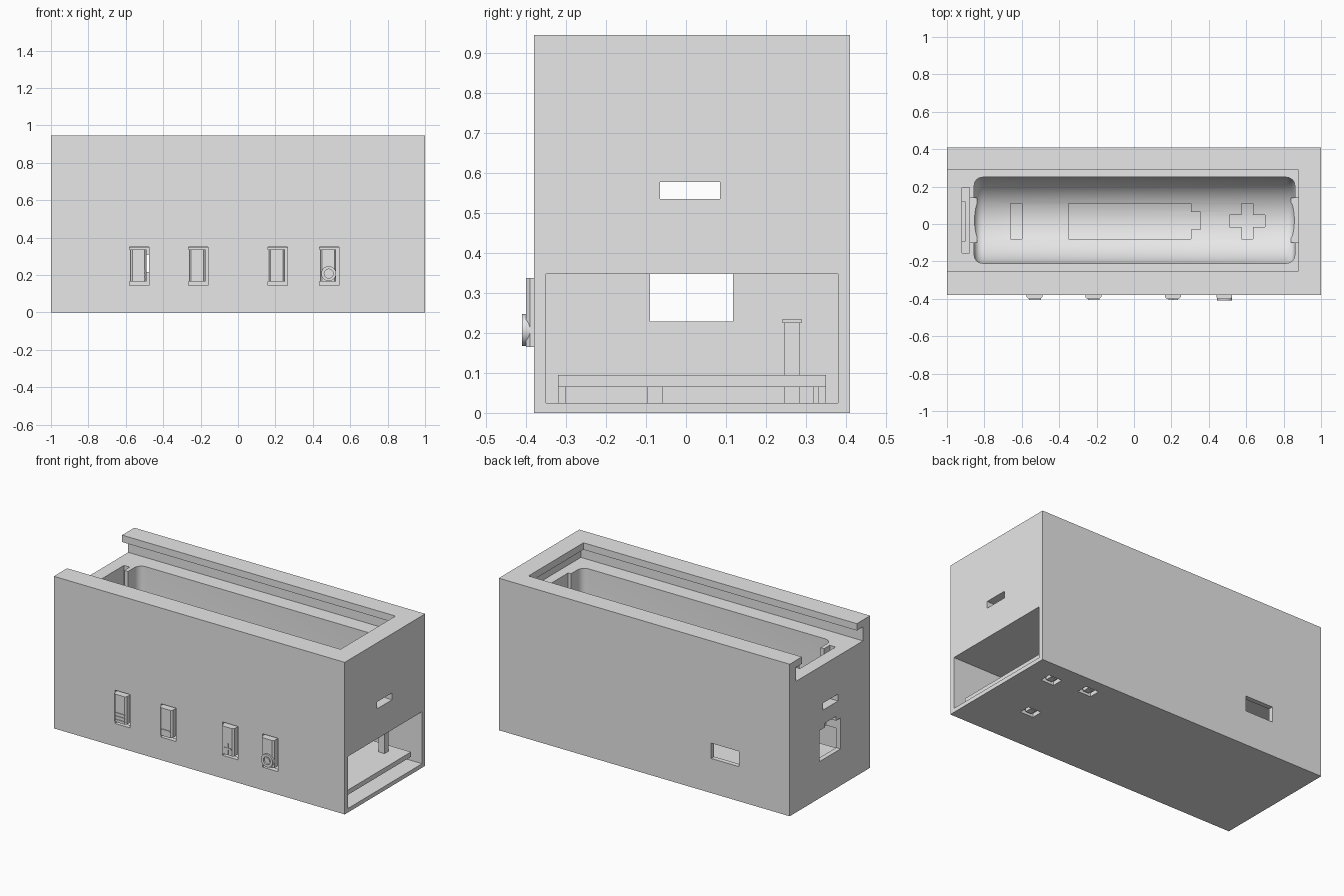
import bpy, bmesh, math
from mathutils import Vector

cube = bpy.data.objects.get("Cube")
if cube:
    bpy.data.objects.remove(cube, do_unlink=True)

grey = bpy.data.materials.new("light grey plastic")
grey.use_nodes = True
grey.diffuse_color = (0.8, 0.8, 0.8, 1)
grey.node_tree.nodes["Principled BSDF"].inputs["Base Color"].default_value = (0.8, 0.8, 0.8, 1)


def finish(name, bm):
    bmesh.ops.recalc_face_normals(bm, faces=bm.faces)
    mesh = bpy.data.meshes.new(name)
    bm.to_mesh(mesh)
    bm.free()
    mesh.materials.append(grey)
    obj = bpy.data.objects.new(name, mesh)
    bpy.context.collection.objects.link(obj)
    return obj


def box(name, x, y, z):
    bm = bmesh.new()
    bmesh.ops.create_cube(bm, size=1)
    for v in bm.verts:
        v.co = Vector([(r[0] + r[1]) / 2 + c * (r[1] - r[0]) for r, c in zip((x, y, z), v.co)])
    return finish(name, bm)


def prism(name, points, push, bevel=0, keep=None):
    """Extrude a closed outline; optionally round the edges of both end caps."""
    bm = bmesh.new()
    face = bm.faces.new([bm.verts.new(p) for p in points])
    new = bmesh.ops.extrude_face_region(bm, geom=[face])["geom"]
    bmesh.ops.translate(bm, verts=[g for g in new if isinstance(g, bmesh.types.BMVert)], vec=push)
    if bevel:
        push = Vector(push).normalized()
        edges = [e for e in bm.edges
                 if abs((e.verts[0].co - e.verts[1].co).dot(push)) < 1e-5 and keep(e)]
        bmesh.ops.bevel(bm, geom=edges, offset=bevel, segments=4, profile=0.5, affect='EDGES')
    return finish(name, bm)


def cylinder(name, centre, radius, push, sides=32):
    push = Vector(push)
    turn = push.to_track_quat('Z', 'Y')
    ring = [Vector(centre) + turn @ Vector((radius * math.cos(a), radius * math.sin(a), 0))
            for a in (math.tau * i / sides for i in range(sides))]
    return prism(name, ring, push)


def boolean(target, cutters, operation='DIFFERENCE'):
    """Apply the cutters to the target and remove them."""
    for c in cutters:
        c.hide_render = True
        mod = target.modifiers.new("cut", 'BOOLEAN')
        mod.operation, mod.solver, mod.object = operation, 'EXACT', c
    graph = bpy.context.evaluated_depsgraph_get()
    graph.update()
    mesh = bpy.data.meshes.new_from_object(target.evaluated_get(graph))
    target.modifiers.clear()
    target.data = mesh
    for c in cutters:
        bpy.data.objects.remove(c, do_unlink=True)
    return target


# Outer case
case = box("case", (-1, 1), (-0.38, 0.41), (0, 0.945))
cuts = []


def cut(x, y, z):
    cuts.append(box("cutter", x, y, z))


# Lower compartment, open at one end
cut((-0.97, 1.1), (-0.35, 0.38), (0.025, 0.348))
# Sliding lid channel under overhanging rails
cut((-1.1, 0.94), (-0.31, 0.35), (0.815, 0.902))
cut((-1.1, 0.88), (-0.25, 0.29), (0.89, 1.0))

# Rounded battery bay
MID, AXIS, RAD = 0.02, 0.62, 0.23
outline = [(-0.855, MID - RAD, 0.83)]
outline += [(-0.855, MID - RAD * math.cos(a), AXIS - RAD * math.sin(a))
            for a in (math.pi * i / 32 for i in range(33))]
outline += [(-0.855, MID + RAD, 0.83)]
cuts.append(prism("bay_cutter", outline, (1.715, 0, 0), 0.045,
                  lambda e: min(v.co.z for v in e.verts) < 0.82))

# Contact slots at both ends of the bay
cut((-0.92, -0.88), (-0.155, 0.195), (0.4, 0.83))
cut((-0.89, -0.84), (-0.1, 0.14), (0.42, 0.83))
cut((0.84, 0.88), (-0.1, 0.14), (0.42, 0.83))

# End slots, end window with notch, and back window
cut((-1.1, -0.8), (-0.065, 0.085), (0.535, 0.578))
cut((0.8, 1.1), (-0.065, 0.085), (0.535, 0.578))
cut((-1.1, -0.9), (-0.09, 0.117), (0.228, 0.42))
cut((-1.1, -0.9), (-0.045, 0.065), (0.41, 0.447))
cut((-0.65, -0.46), (0.36, 0.5), (0.215, 0.31))

# Slots around the flexible button tongues
button_lefts = (-0.58, -0.265, 0.16, 0.435)
for x in button_lefts:
    cut((x, x + 0.105), (-0.5, -0.34), (0.337, 0.35))
    cut((x, x + 0.105), (-0.5, -0.34), (0.143, 0.165))
    cut((x + 0.09, x + 0.105), (-0.5, -0.34), (0.15, 0.345))

# Pin holes in the floor
pins = ((0.816, 0.265, 0.225), (0.58, 0.3, 0.07), (0.677, -0.077, 0.07))
for x, y, top in pins:
    cut((x - 0.045, x + 0.045), (y - 0.035, y + 0.035), (-0.1, 0.04))
boolean(case, cuts)


# Engraved polarity marks and battery sign, following the curved bay floor
def rectangle_icon(x, y):
    return box("icon", x, y, (0.3, 0.55))


icons = [rectangle_icon((-0.66, -0.6), (-0.08, 0.11)),
         rectangle_icon((0.575, 0.635), (-0.08, 0.11)),
         rectangle_icon((0.51, 0.7), (-0.015, 0.047))]
battery = [(-0.35, -0.08), (0.305, -0.08), (0.305, -0.03), (0.355, -0.03),
           (0.355, 0.065), (0.305, 0.065), (0.305, 0.11), (-0.35, 0.11)]
icons.append(prism("icon", [(x, y, 0.3) for x, y in battery], (0, 0, 0.25)))
for icon in icons:
    boolean(icon, [cylinder("round_limit", (-0.8, MID, AXIS), RAD + 0.01, (1.6, 0, 0), 64)],
            'INTERSECT')
boolean(case, icons)

# Button pads with chamfered side profile
for i, x in enumerate(button_lefts):
    pad = [(x + 0.005, -0.375), (x + 0.005, -0.39), (x + 0.015, -0.4),
           (x + 0.08, -0.4), (x + 0.09, -0.39), (x + 0.09, -0.375)]
    prism(f"button_pad_{i + 1}", [(px, py, 0.165) for px, py in pad], (0, 0, 0.172))


# Raised button marks
def mark(name, x, z, w, h):
    box(name, (x - w / 2, x + w / 2), (-0.405, -0.395), (z - h / 2, z + h / 2))


centres = [x + 0.05 for x in button_lefts]
for i in range(3):
    mark(f"line_mark_{i + 1}", centres[0], 0.18 + i * 0.021, 0.065, 0.008)
mark("minus_mark", centres[1], 0.203, 0.06, 0.01)
mark("plus_mark_across", centres[2], 0.205, 0.05, 0.01)
mark("plus_mark_upright", centres[2], 0.205, 0.01, 0.065)
ring = cylinder("round_button_ring", (centres[3], -0.39, 0.207), 0.04, (0, -0.02, 0))
boolean(ring, [cylinder("cutter", (centres[3], -0.4, 0.207), 0.024, (0, -0.1, 0))])
cylinder("round_button_centre", (centres[3], -0.39, 0.207), 0.016, (0, -0.016, 0))

# Circuit shelf on two runners
box("circuit_shelf", (-0.95, 0.945), (-0.32, 0.35), (0.065, 0.095))
for name, y in (("front_runner", -0.32), ("back_runner", 0.33)):
    box(name, (-0.95, 0.85), (y, y + 0.02), (0.02, 0.07))

# Locating pins, the tall one with a wider head
for i, (x, y, top) in enumerate(pins):
    box(f"locating_pin_{i + 1}", (x - 0.02, x + 0.02), (y - 0.02, y + 0.02), (0.005, top))
x, y, top = pins[0]
box("pin_head", (x - 0.024, x + 0.024), (y - 0.024, y + 0.024), (top, top + 0.01))

# Smooth the curved surfaces only
bpy.ops.object.select_all(action='DESELECT')
for obj in [case, ring, bpy.data.objects["round_button_centre"]]:
    obj.select_set(True)
bpy.context.view_layer.objects.active = case
bpy.ops.object.shade_smooth_by_angle()
